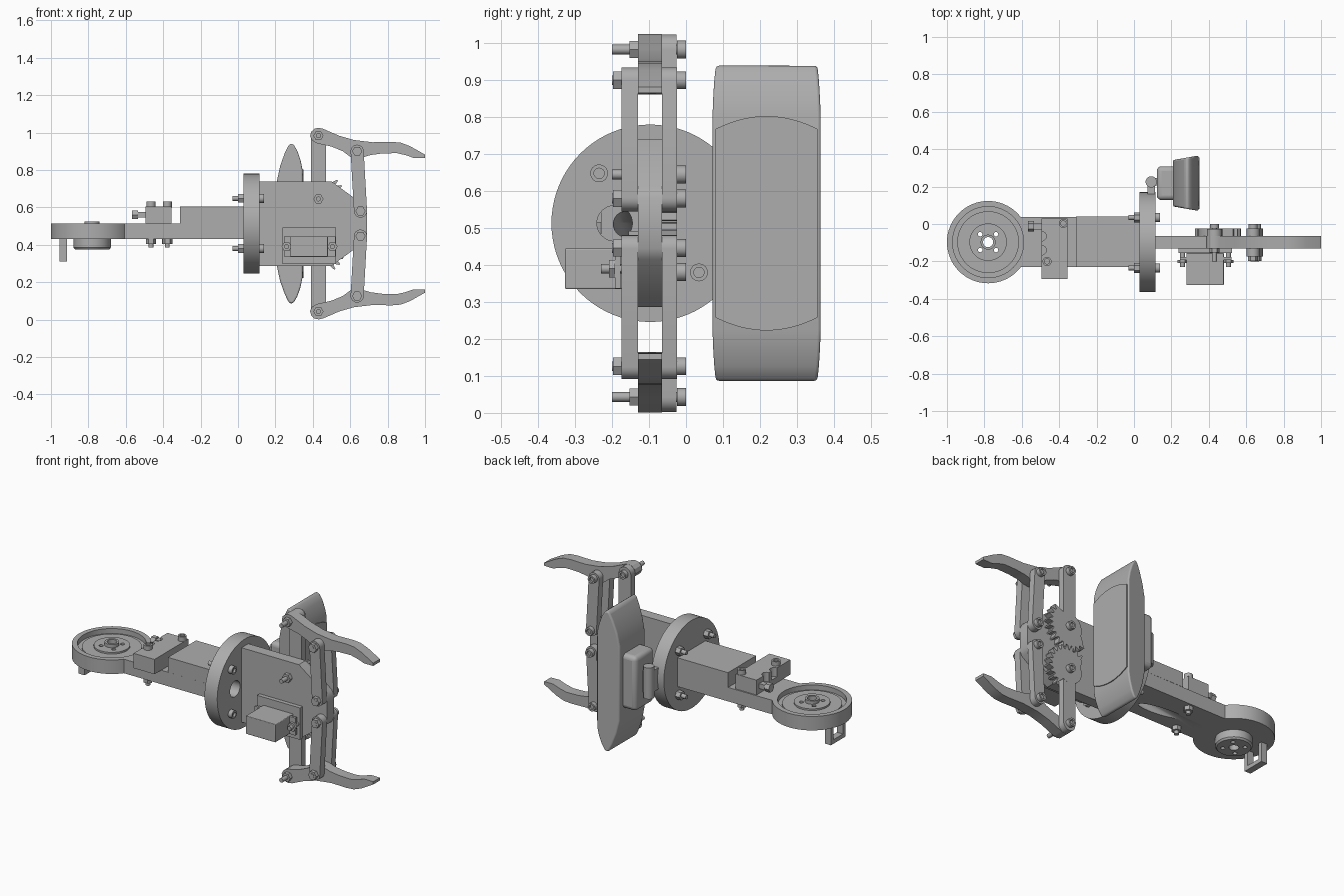
import bpy, bmesh, math
from mathutils import Vector

default = bpy.data.objects.get("Cube")
if default:
    bpy.data.objects.remove(default, do_unlink=True)

grey = bpy.data.materials.new("plain_grey")
grey.use_nodes = True
grey.diffuse_color = (0.42, 0.42, 0.42, 1)
grey.node_tree.nodes["Principled BSDF"].inputs["Base Color"].default_value = grey.diffuse_color
parts = []

# Depth layers of the gripper, from front to back
FRONT, MIDDLE, BACK = (-.175, -.13), (-.13, -.065), (-.065, -.025)
MID_Y, MID_Z = -.097, .513


def finish(name, bm):
    bmesh.ops.recalc_face_normals(bm, faces=bm.faces)
    mesh = bpy.data.meshes.new(name)
    bm.to_mesh(mesh)
    bm.free()
    mesh.materials.append(grey)
    obj = bpy.data.objects.new(name, mesh)
    bpy.context.collection.objects.link(obj)
    parts.append(obj)
    return obj


def place(axis, point, depth):
    a, b = point
    return {"x": (depth, a, b), "y": (a, depth, b), "z": (a, b, depth)}[axis]


def prism(name, axis, outline, span, socket=None):
    """Extrude an outline along an axis; socket sinks a recess in one end."""
    bm = bmesh.new()
    rings = [[bm.verts.new(place(axis, p, d)) for p in outline] for d in span]
    caps = [bm.faces.new(ring) for ring in rings]
    for i in range(len(outline)):
        bm.faces.new((rings[0][i - 1], rings[0][i], rings[1][i], rings[1][i - 1]))
    bmesh.ops.recalc_face_normals(bm, faces=bm.faces)
    if socket is not None:
        bmesh.ops.inset_region(bm, faces=[caps[socket]], thickness=.01)
        inward = Vector(place(axis, (0, 0), .012 if socket == 0 else -.012))
        moved = bmesh.ops.extrude_face_region(bm, geom=[caps[socket]])["geom"]
        bmesh.ops.translate(bm, vec=inward, verts=[v for v in moved if isinstance(v, bmesh.types.BMVert)])
        if caps[socket].is_valid:
            bmesh.ops.delete(bm, geom=[caps[socket]], context="FACES_ONLY")
    return finish(name, bm)


def arc(centre, r, start, end, n):
    angles = [math.radians(start + (end - start) * i / n) for i in range(n + 1)]
    return [(centre[0] + r * math.cos(t), centre[1] + r * math.sin(t)) for t in angles]


def circle(centre, r, n=32):
    return arc(centre, r, 0, 360, n)[:-1]


def rect(a, b):
    return [(a[0], b[0]), (a[1], b[0]), (a[1], b[1]), (a[0], b[1])]


def box(name, x, y, z, bevel=0):
    obj = prism(name, "z", rect(x, y), z)
    if bevel:
        round_edges(obj, bevel)
    return obj


def round_edges(obj, width):
    mod = obj.modifiers.new("rounding", "BEVEL")
    mod.width, mod.segments = width, 4


def capsule(name, p, q, r, span):
    angle = math.degrees(math.atan2(q[1] - p[1], q[0] - p[0]))
    outline = arc(q, r, angle - 90, angle + 90, 12) + arc(p, r, angle + 90, angle + 270, 12)
    return prism(name, "y", outline, span)


def cut(obj, cutter):
    """Subtract the cutter and discard it."""
    mod = obj.modifiers.new("cut", "BOOLEAN")
    mod.operation, mod.object, mod.solver = "DIFFERENCE", cutter, "EXACT"
    shape = obj.evaluated_get(bpy.context.evaluated_depsgraph_get())
    obj.data = bpy.data.meshes.new_from_object(shape)
    obj.modifiers.clear()
    parts.remove(cutter)
    bpy.data.objects.remove(cutter, do_unlink=True)


def bolt(name, axis, at, shaft, nut, head=None):
    prism(name + "_shaft", axis, circle(at, .013, 20), shaft)
    prism(name + "_nut", axis, circle(at, .027, 6), nut)
    if head:
        prism(name + "_head", axis, circle(at, .024, 24), head, socket=1)


# Round base with stepped recess and hub
BASE = (-.78, MID_Y)
profile = [(.027, .375), (.092, .375), (.1, .385), (.1, .43), (.22, .43), (.22, .515),
           (.19, .515), (.19, .485), (.165, .485), (.165, .495), (.1, .495), (.1, .505),
           (.04, .505), (.04, .525), (.027, .525)]
bm = bmesh.new()
ring = [bm.verts.new((BASE[0] + r, BASE[1], z)) for r, z in profile]
edges = [bm.edges.new((ring[i - 1], ring[i])) for i in range(len(ring))]
bmesh.ops.spin(bm, geom=ring + edges, cent=(*BASE, 0), axis=(0, 0, 1),
               angle=math.tau, steps=64, use_merge=True)
bmesh.ops.remove_doubles(bm, verts=bm.verts, dist=.0001)
base = finish("round_base", bm)
for hole in arc(BASE, .06, 45, 315, 3):
    cut(base, prism("hub_hole", "z", circle(hole, .012, 16), (.3, .6)))

# Square loop hanging below the base
for y in (-.155, -.04):
    box("loop_side", (-.955, -.915), (y - .012, y + .012), (.31, .44))
box("loop_bottom", (-.955, -.915), (-.167, -.028), (.31, .335))

# Arm with a slanting cable channel
arm_outline = [(.03, -.23), (.03, .04)] + arc(BASE, .2, 42, -42, 16)
arm = prism("arm_bar", "z", arm_outline, (.43, .515))
block = box("arm_block", (-.31, .03), (-.23, .04), (.515, .605))
for target in (arm, block):
    channel = prism("channel_cutter", "x", circle((0, 0), .034, 24), (-.6, .2))
    path = Vector((.4, -.05, .1))
    channel.rotation_euler = path.to_track_quat("X", "Z").to_euler()
    channel.location = (.05, -.165, .515)
    bpy.context.view_layer.update()
    cut(target, channel)

# Notched clamp box on the arm
clamp = box("clamp_box", (-.495, -.355), (-.295, .03), (.515, .605))
for y in (-.14, -.065):
    cut(clamp, prism("notch_cutter", "z", circle((-.495, y), .026, 24), (.55, .7)))
for at in ((-.465, -.2), (-.378, .003)):
    bolt("clamp_bolt", "z", at, (.385, .61), (.405, .43), (.6, .632))
box("connector_tab", (-.54, -.49), (-.03, .005), (.545, .575))
prism("connector_plug", "x", circle((-.012, .56), .027, 6), (-.566, -.535))

# Mounting disc
disc = prism("mounting_disc", "x", circle((MID_Y, MID_Z), .267, 80), (.03, .115))
cut(disc, prism("cable_hole", "x", circle((-.193, MID_Z), .048), (0, .2)))
for at in ((-.235, .648), (.035, .38), (-.235, .38)):
    bolt("disc_bolt", "x", at, (-.03, .12), (0, .03), (.112, .14))
bolt("upper_disc_bolt", "x", (.035, .648), (-.03, .1), (0, .03))

# Gripper plate
plate = [(.115, .287), (.5, .287), (.675, .415), (.69, .445)]
plate += [(x, 2 * MID_Z - z) for x, z in reversed(plate)]
prism("gripper_plate", "y", plate, MIDDLE)

# Fingers, geared levers and links, mirrored above and below
finger = [(.385, .98), (.392, 1.005), (.41, 1.021), (.432, 1.025), (.455, 1.02), (.54, .983),
          (.62, .96), (.72, .948), (.82, .95), (.87, .946), (.92, .927), (1, .882), (1, .865),
          (.94, .864), (.9, .878), (.85, .89), (.77, .888), (.71, .88), (.66, .865), (.63, .861),
          (.6, .87), (.56, .9), (.5, .925), (.42, .943), (.397, .957)]
for side in ("upper", "lower"):
    def flip(p):
        return p if side == "upper" else (p[0], 2 * MID_Z - p[1])

    hub, knuckle, outer, inner = [flip(p) for p in ((.43, .645), (.43, .983), (.637, .9), (.655, .58))]
    prism(side + "_finger", "y", [flip(p) for p in finger], MIDDLE)
    capsule(side + "_lever", hub, knuckle, .041, (BACK[0], BACK[1] - .001))
    for layer in (FRONT, BACK):
        capsule(side + "_link", outer, inner, .035, layer)

    # Teeth on the meshing part of the gear, a plain arc elsewhere
    pitch, gear = 15, arc((.43, .645), .085, 60, 200, 14)
    shift = 0 if side == "upper" else pitch / 2
    for i in range(13):
        start = -143 + i * pitch + shift
        for step, r in ((0, .118), (3, .118), (6, .143), (9, .143)):
            gear += arc((.43, .645), r, start + step, start + step, 1)[:1]
    prism(side + "_gear", "y", [flip(p) for p in gear], BACK)

    for at in (outer, inner):
        bolt(side + "_link_bolt", "y", at, (-.2, -.01), (-.198, -.175), (-.025, 0))
    for at in (knuckle, hub):
        bolt(side + "_lever_bolt", "y", at, (-.2, -.01), (-.153, -.13), (-.025, 0))

# Servo motor on the front of the plate
box("servo_bracket", (.237, .525), (-.155, -.13), (.298, .492))
box("servo_flange", (.245, .52), (-.192, -.177), (.337, .443))
box("servo_body", (.28, .48), (-.327, -.155), (.335, .445), .004)
for x in (.26, .505):
    bolt("servo_screw", "y", (x, .39), (-.23, -.14), (-.208, -.192))

# Tall flared paddle at the back
half = [(.345, .8), (.335, .85), (.318, .9), (.3, .932), (.285, .942), (.27, .932),
        (.25, .89), (.225, .82), (.208, .74)]
outline = half + [(x, 2 * MID_Z - z) for x, z in reversed(half)]
PADDLE_Y = .218
paddle = prism("paddle_shell", "y", outline, (PADDLE_Y - .148, PADDLE_Y + .148))
for v in paddle.data.vertices:
    v.co.y = PADDLE_Y + (v.co.y - PADDLE_Y) * (1 - (.345 - v.co.x) * 1.2)
round_edges(paddle, .012)
top = [(PADDLE_Y + .138 * t / 8, .803 - .035 * (t / 8) ** 2) for t in range(-8, 9)]
prism("paddle_screen", "x", top + [(y, 2 * MID_Z - z) for y, z in reversed(top)], (.343, .35))
box("paddle_housing", (.122, .24), (.128, .308), (.35, .68), .025)

# Hinge between the disc and the paddle
prism("hinge_barrel", "z", circle((.092, .225), .03, 24), (.42, .61))
box("hinge_leaf", (.072, .112), (.15, .225), (.45, .58))
box("hinge_tab", (.092, .14), (.205, .245), (.45, .58))

# Smooth round surfaces and keep hard edges
bpy.ops.object.select_all(action="DESELECT")
for obj in parts:
    obj.select_set(True)
bpy.context.view_layer.objects.active = parts[0]
bpy.ops.object.shade_smooth_by_angle(angle=math.radians(30))
